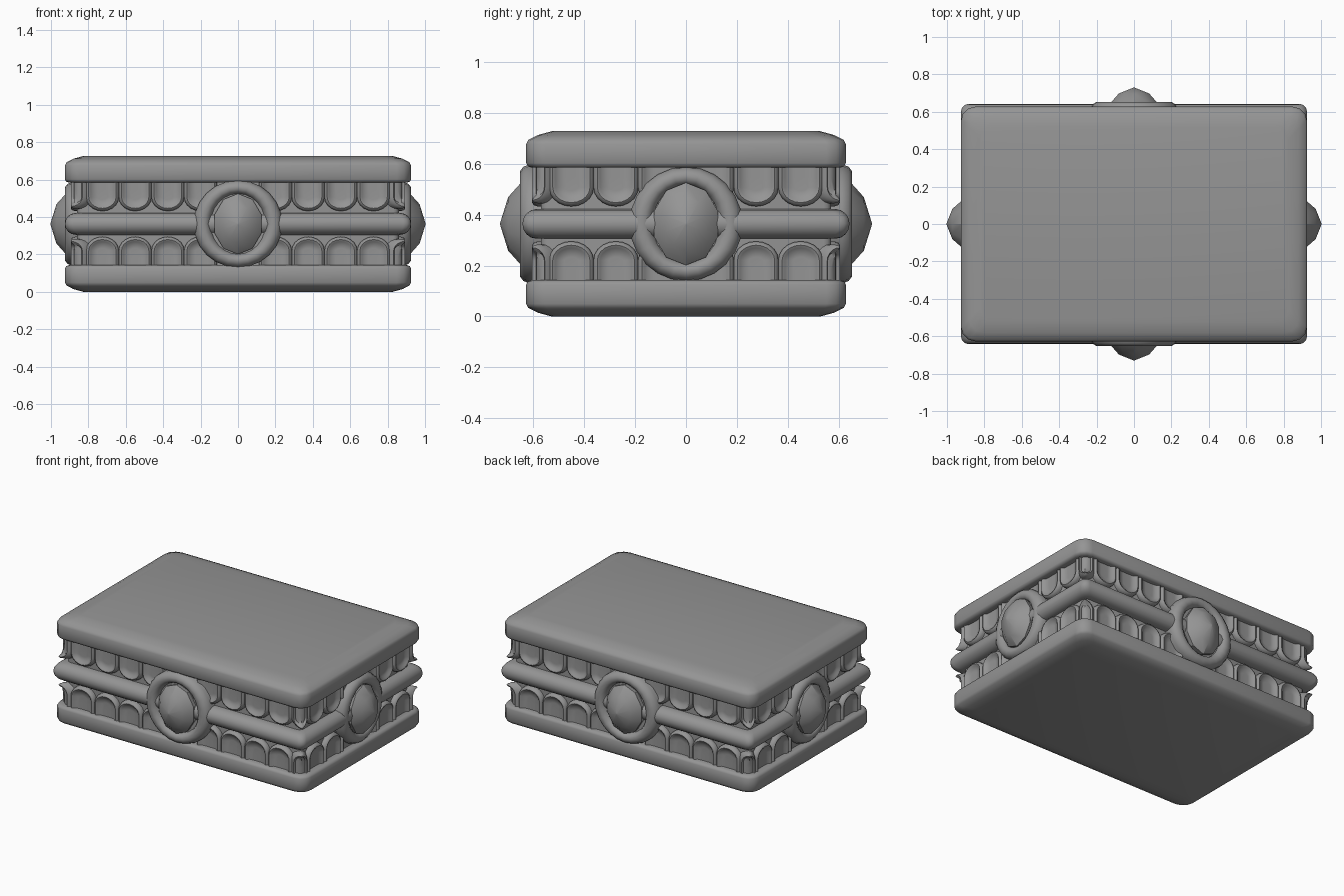
import bpy
import bmesh
from math import sin, cos, pi, radians
from mathutils import Vector

if "Cube" in bpy.data.objects:
    bpy.data.objects.remove(bpy.data.objects["Cube"])

stone = bpy.data.materials.new("stone grey")
stone.use_nodes = True
GREY = (0.3, 0.3, 0.3, 1)
stone.diffuse_color = GREY
stone.node_tree.nodes["Principled BSDF"].inputs["Base Color"].default_value = GREY

HEIGHT = 0.727
MID = HEIGHT / 2
BODY_X, BODY_Y = 0.86, 0.57


def loft(bm, rows):
    """Skin matching closed loops and cap both ends."""
    loops = [[bm.verts.new(p) for p in row] for row in rows]
    n = len(loops[0])
    for a, b in zip(loops, loops[1:]):
        for i in range(n):
            j = (i + 1) % n
            bm.faces.new((a[i], a[j], b[j], b[i]))
    bm.faces.new(loops[0][::-1])
    bm.faces.new(loops[-1])


def finish(name, bm, angle):
    bmesh.ops.recalc_face_normals(bm, faces=bm.faces)
    mesh = bpy.data.meshes.new(name)
    bm.to_mesh(mesh)
    bm.free()
    mesh.materials.append(stone)
    obj = bpy.data.objects.new(name, mesh)
    bpy.context.collection.objects.link(obj)
    bpy.ops.object.select_all(action="DESELECT")
    obj.select_set(True)
    bpy.context.view_layer.objects.active = obj
    bpy.ops.object.shade_smooth_by_angle(angle=radians(angle))
    return obj


def round_rect(hx, hy, r, z, steps=3):
    """Rounded rectangle outline at height z."""
    pts = []
    for q, (sx, sy) in enumerate(((1, 1), (-1, 1), (-1, -1), (1, -1))):
        for k in range(steps + 1):
            a = (q + k / steps) * pi / 2
            pts.append(Vector((sx * (hx - r) + r * cos(a), sy * (hy - r) + r * sin(a), z)))
    return pts


def ellipse_row(place, rx, rz, depth, n):
    return [place(rx * sin(2 * pi * i / n), rz * cos(2 * pi * i / n), depth) for i in range(n)]


# Top and bottom slabs: inset and distance from the outer face
SLAB = [(0.10, 0), (0.045, 0.015), (0.008, 0.034), (0, 0.05),
        (0, 0.125), (0.006, 0.137), (0.02, 0.143)]
for name, flip in (("bottom_slab", False), ("top_slab", True)):
    bm = bmesh.new()
    loft(bm, [round_rect(0.925 - i, 0.627 - i, 0.075, HEIGHT - h if flip else h)
              for i, h in SLAB])
    finish(name, bm, 50)

# Recessed core
bm = bmesh.new()
loft(bm, [round_rect(BODY_X, BODY_Y, 0.03, z) for z in (0.1, HEIGHT - 0.1)])
finish("core", bm, 35)

# Rounded band around the middle
bm = bmesh.new()
rows = []
for k in range(9):
    a = -pi / 2 + pi * k / 8
    inset = 0.055 * (1 - cos(a))
    rows.append(round_rect(0.925 - inset, 0.642 - inset, 0.04, MID + 0.058 * sin(a)))
rows = [round_rect(0.8, 0.52, 0.04, MID - 0.058)] + rows + [round_rect(0.8, 0.52, 0.04, MID + 0.058)]
loft(bm, rows)
finish("middle_band", bm, 50)


def petal(bm, place, half, height, steps=10):
    """Arched petal with a raised rim and a dished middle."""
    rows = []
    for scale, depth in ((1, -0.02), (1, 0.012), (0.94, 0.028), (0.83, 0.034),
                         (0.7, 0.028), (0.58, 0.018), (0.3, 0.016)):
        w = half * scale
        straight = height - half * 0.85
        tip = height - half * (1 - scale) - straight
        row = [place(-w, -0.01, depth), place(-w, straight * 0.5, depth)]
        for k in range(steps + 1):
            a = pi - pi * k / steps
            row.append(place(w * cos(a), straight + tip * sin(a), depth))
        row += [place(w, straight * 0.5, depth), place(w, -0.01, depth)]
        rows.append(row)
    loft(bm, rows)


def wall(normal, distance, base=MID, up=1):
    """Local frame on a side wall: across, up, outward."""
    across = Vector((-normal.y, normal.x, 0))
    return lambda u, v, d: across * u + normal * (distance + d) + Vector((0, 0, base + up * v))


def corner(sx, sy, base, up):
    """Frame that folds a petal round a vertical edge."""
    return lambda u, v, d: Vector((sx * (BODY_X + d - max(u, 0)),
                                   sy * (BODY_Y + d + min(u, 0) * 0.8), base + up * v))


SIDES = (("front", Vector((0, -1, 0))), ("back", Vector((0, 1, 0))),
         ("left", Vector((1, 0, 0))), ("right", Vector((-1, 0, 0))))

# Upper and lower petal rows
for label, base, up in (("lower", 0.143, 1), ("upper", HEIGHT - 0.143, -1)):
    for side, normal in SIDES:
        long_side = normal.y != 0
        centres = (0.2, 0.375, 0.55, 0.725) if long_side else (0.1, 0.275, 0.45)
        bm = bmesh.new()
        for c in centres:
            for s in (-1, 1):
                place = wall(normal, BODY_Y if long_side else BODY_X, base, up)
                petal(bm, lambda u, v, d: place(u + s * c, v, d), 0.088, 0.152)
        finish(f"{label}_{side}_petals", bm, 50)
    bm = bmesh.new()
    for sx in (-1, 1):
        for sy in (-1, 1):
            petal(bm, corner(sx, sy, base, up), 0.075, 0.14)
    finish(f"{label}_corner_petals", bm, 50)

# Oval frames with faceted gems on every side
for side, normal in SIDES:
    long_side = normal.y != 0
    face = 0.652 if long_side else 0.925
    rx, rz = (0.237, 0.234) if long_side else (0.222, 0.224)
    place = wall(normal, face)
    bm = bmesh.new()
    ring = [(0, -0.12), (0, -0.04), (0.012, -0.014), (0.035, 0), (0.06, 0),
            (0.08, -0.012), (0.09, -0.035)]
    loft(bm, [ellipse_row(place, rx - i, rz - i * 0.8, d, 24) for i, d in ring])
    finish(f"{side}_frame", bm, 60)
    bm = bmesh.new()
    gem = [(0.128, 0.155, -0.04), (0.132, 0.162, -0.005), (0.085, 0.105, 0.046), (0.004, 0.005, 0.077)]
    loft(bm, [ellipse_row(place, a, b, d, 10) for a, b, d in gem])
    finish(f"{side}_gem", bm, 28)
